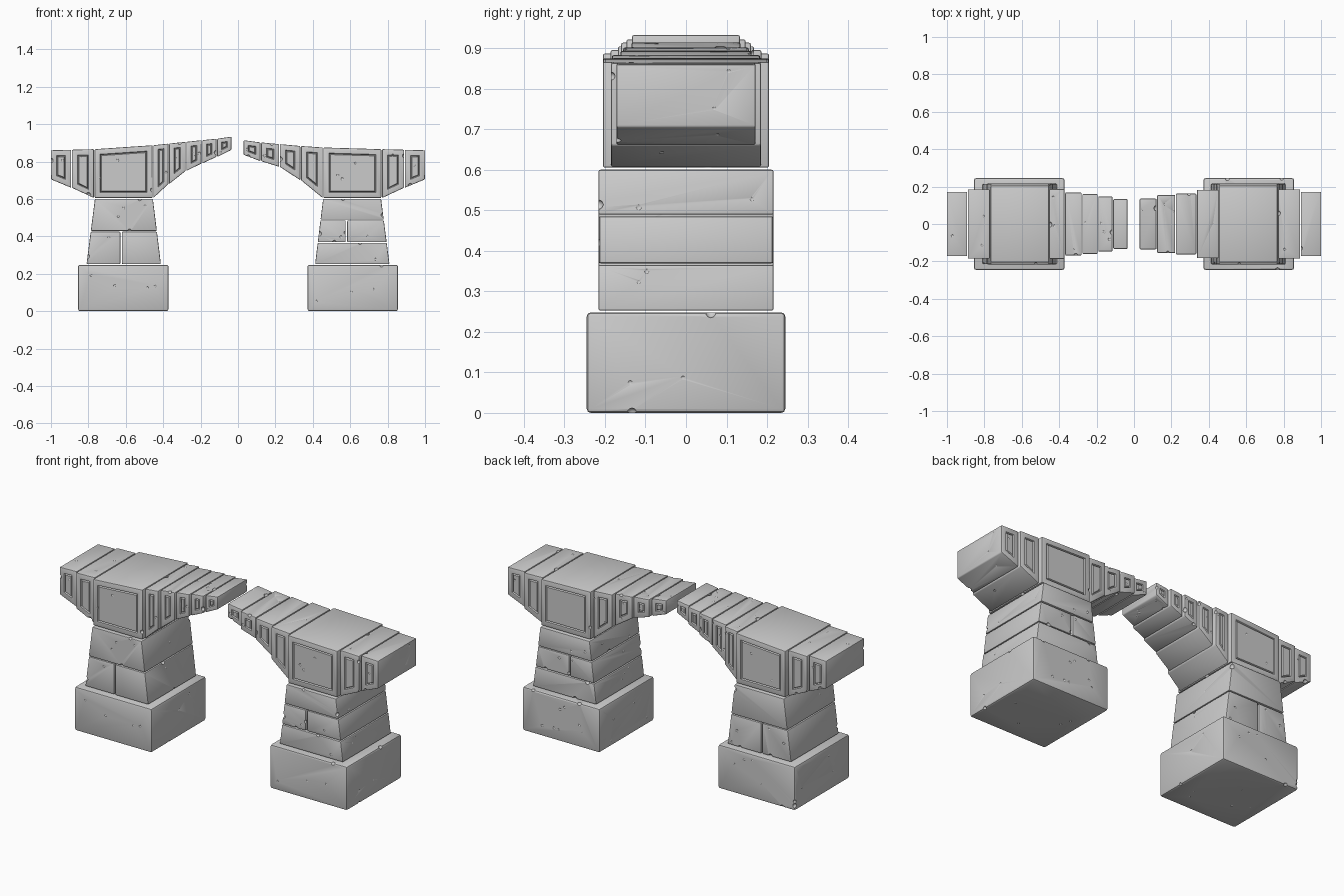
import bpy, bmesh, random
from mathutils import Vector, Matrix

random.seed(7)
if "Cube" in bpy.data.objects:
    bpy.data.objects.remove(bpy.data.objects["Cube"], do_unlink=True)

stone = bpy.data.materials.new("grey stone")
stone.use_nodes = True
stone.diffuse_color = (0.6, 0.6, 0.6, 1)
bsdf = stone.node_tree.nodes["Principled BSDF"]
bsdf.inputs["Base Color"].default_value = (0.6, 0.6, 0.6, 1)
bsdf.inputs["Roughness"].default_value = 0.9


def new_object(name, bm):
    mesh = bpy.data.meshes.new(name)
    bm.to_mesh(mesh)
    bm.free()
    mesh.materials.append(stone)
    obj = bpy.data.objects.new(name, mesh)
    bpy.context.collection.objects.link(obj)
    return obj


def wear_cutter(bm, dents, chips):
    """Spheres that pit the faces and chip the edges of a block."""
    spots = []
    for _ in range(dents):
        face = random.choice(bm.faces[:])
        a, b, c, d = [v.co for v in face.verts]
        u, v = random.uniform(.1, .9), random.uniform(.1, .9)
        r = random.uniform(.006, .011)
        spots.append((a.lerp(b, u).lerp(d.lerp(c, u), v) + face.normal * r * .7, r))
    for _ in range(chips):
        edge = random.choice(bm.edges[:])
        a, b = [v.co for v in edge.verts]
        spots.append((a.lerp(b, random.uniform(.1, .9)), random.uniform(.009, .016)))
    cutter = bmesh.new()
    for co, r in spots:
        bmesh.ops.create_icosphere(cutter, subdivisions=2, radius=r,
                                   matrix=Matrix.Translation(co))
    return new_object("wear_cutter", cutter)


def carve_panel(bm, margin):
    """Groove outlining a panel on the front and back faces."""
    for side in (-1, 1):
        faces = [f for f in bm.faces if f.normal.y * side > .99]
        panel = max(faces, key=lambda f: f.calc_area())
        for width, depth in ((margin, 0), (.004, -.008), (.004, .008)):
            bmesh.ops.inset_region(bm, faces=[panel], thickness=width,
                                   depth=depth, use_even_offset=True)


def block(name, corners, half_depth, margin=0, bevel=.005, dents=6, chips=2):
    """Stone with a four-cornered outline in x and z, extruded along y."""
    bm = bmesh.new()
    rings = [[bm.verts.new((x, y, z)) for x, z in corners]
             for y in (-half_depth, half_depth)]
    bm.faces.new(rings[0])
    bm.faces.new(rings[1][::-1])
    for i in range(4):
        j = (i + 1) % 4
        bm.faces.new((rings[0][i], rings[1][i], rings[1][j], rings[0][j]))
    bmesh.ops.recalc_face_normals(bm, faces=bm.faces[:])
    bm.normal_update()
    cutter = wear_cutter(bm, dents, chips)
    bmesh.ops.bevel(bm, geom=bm.edges[:], offset=bevel, segments=2,
                    profile=.5, affect='EDGES')
    bm.normal_update()
    if margin:
        carve_panel(bm, margin)
    obj = new_object(name, bm)
    mod = obj.modifiers.new("wear", 'BOOLEAN')
    mod.operation, mod.solver, mod.object = 'DIFFERENCE', 'EXACT', cutter
    mod.use_self = True
    bpy.ops.object.select_all(action='DESELECT')
    bpy.context.view_layer.objects.active = obj
    obj.select_set(True)
    bpy.ops.object.modifier_apply(modifier=mod.name)
    bpy.data.objects.remove(cutter, do_unlink=True)
    bpy.ops.object.shade_smooth_by_angle(angle=.6)
    return obj


def pier_course(name, s, z0, z1, split=None):
    """One course of the tapering pier, whole or split into two stones."""
    outer = lambda z: .81 - .045 * (z - .25) / .35
    inner = lambda z: .412 + .043 * (z - .25) / .35
    z0, z1 = z0 + .002, z1 - .002
    bounds = [(inner, outer)]
    if split:
        bounds = [(inner, lambda z: split - .004), (lambda z: split + .004, outer)]
    for i, (lo, hi) in enumerate(bounds):
        corners = [(s * lo(z0), z0), (s * hi(z0), z0), (s * hi(z1), z1), (s * lo(z1), z1)]
        block(f"{name}_{i + 1}", corners, .216 - .002 * i, chips=3)


def arch_stones(name, s, joints, depths):
    """Row of panelled stones; each joint is (distance from middle, bottom, top)."""
    for i, (a, b) in enumerate(zip(joints, joints[1:])):
        x0, x1 = a[0] + .002, b[0] - .002
        corners = [(s * x0, a[1]), (s * x1, b[1]), (s * x1, b[2]), (s * x0, a[2])]
        size = min(x1 - x0, a[2] - a[1])
        margin = min(.024, size * .24)
        block(f"{name}_{i + 1}", corners, depths[i], margin,
              dents=12 if size > .2 else 5)


# Footings and piers
for s, side in ((-1, "right"), (1, "left")):
    block(f"{side}_footing", [(s * .372, 0), (s * .855, 0), (s * .855, .248), (s * .372, .248)],
          .245, bevel=.01, dents=24, chips=5)
pier_course("right_pier_lower", -1, .25, .427, split=.625)
pier_course("right_pier_upper", -1, .427, .602)
pier_course("left_pier_lower", 1, .25, .367)
pier_course("left_pier_middle", 1, .367, .487, split=.58)
pier_course("left_pier_upper", 1, .487, .602)

# Arch halves, from the broken middle to the outer end
outer_end = [(.768, .605, .866), (.89, .66, .863), (1.002, .705, .86)]
arch_stones("right_arch_stone", -1,
            [(.033, .862, .933), (.113, .825, .922), (.193, .79, .914), (.278, .75, .905),
             (.37, .68, .896), (.455, .605, .887)] + outer_end,
            [.133, .147, .16, .168, .186, .205, .185, .172])
arch_stones("left_arch_stone", 1,
            [(.028, .836, .914), (.122, .802, .902), (.222, .772, .893),
             (.335, .7, .883), (.455, .605, .875)] + outer_end,
            [.135, .155, .162, .183, .205, .185, .172])
